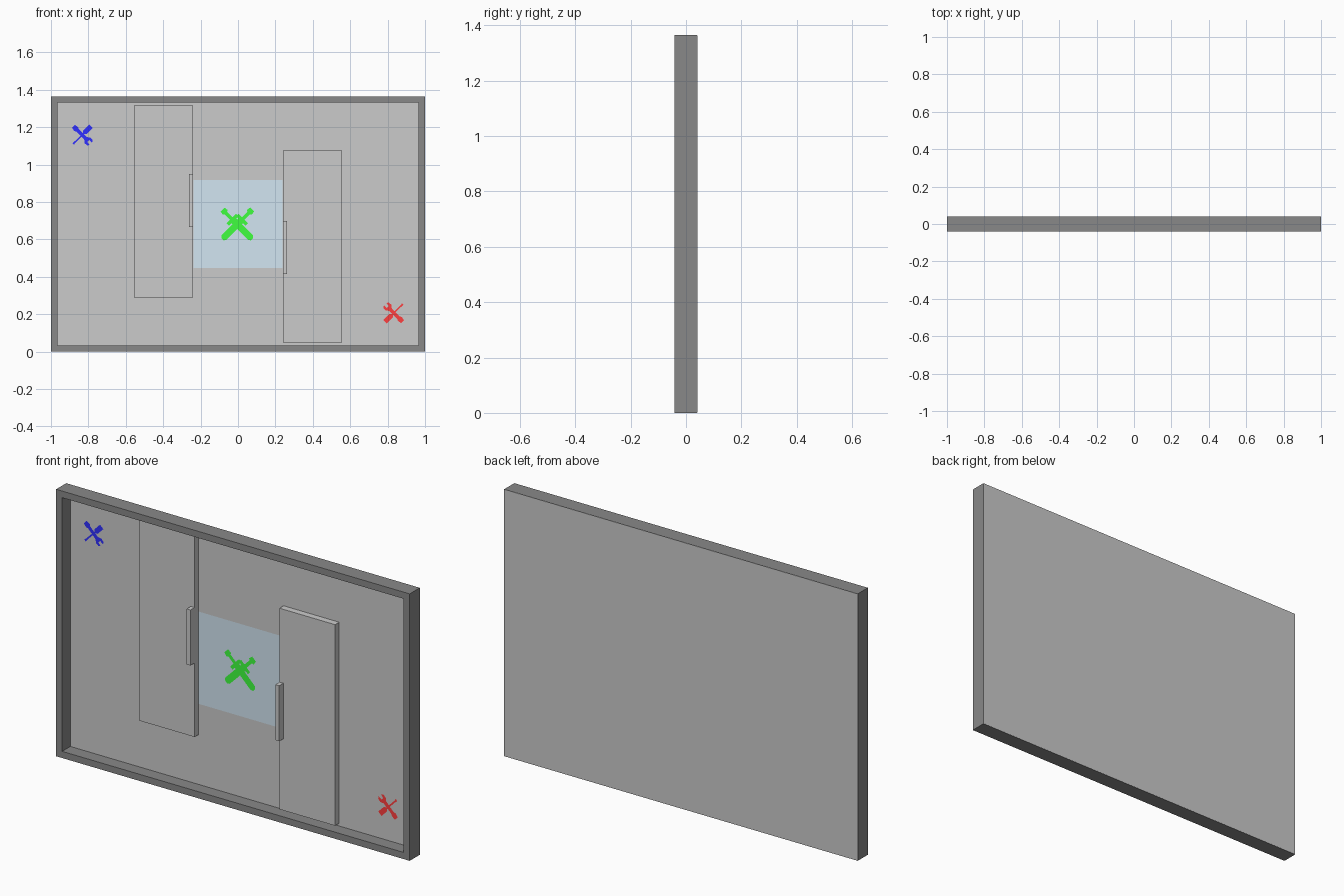
import bpy, bmesh
from math import radians
from mathutils import Matrix, Vector

if "Cube" in bpy.data.objects:
    bpy.data.objects.remove(bpy.data.objects["Cube"])

MID, D = 0.6825, 0.041            # centre height, half depth
W = 0.048                         # frame width
FLOOR, DECK = 0.025, -0.008       # front planes of floor and platforms


def material(name, rgb):
    m = bpy.data.materials.new(name)
    m.diffuse_color = (*rgb, 1)
    m.use_nodes = True
    m.node_tree.nodes["Principled BSDF"].inputs["Base Color"].default_value = m.diffuse_color
    return m


def finish(name, bm, mat=None):
    me = bpy.data.meshes.new(name)
    bm.to_mesh(me)
    bm.free()
    ob = bpy.data.objects.new(name, me)
    bpy.context.collection.objects.link(ob)
    if mat:
        me.materials.append(mat)
    return ob


def box(name, x0, x1, y0, y1, z0, z1, mat=None):
    bm = bmesh.new()
    bmesh.ops.create_cube(bm, size=1)
    bmesh.ops.scale(bm, vec=(x1 - x0, y1 - y0, z1 - z0), verts=bm.verts)
    bmesh.ops.translate(bm, vec=((x0 + x1) / 2, (y0 + y1) / 2, (z0 + z1) / 2), verts=bm.verts)
    return finish(name, bm, mat)


def flat(name, pts, x, z, y, mat, angle=0):
    """Flat polygon facing the front, turned by angle degrees."""
    rot = Matrix.Rotation(radians(angle), 2)
    bm = bmesh.new()
    vs = []
    for p in pts:
        q = rot @ Vector(p)
        vs.append(bm.verts.new((x + q.x, y, z + q.y)))
    bm.faces.new(vs)
    bm.normal_update()
    return finish(name, bm, mat)


def sym(half):
    return half + [(-u, v) for u, v in reversed(half)]


def rect(w, h):
    return sym([(w / 2, -h / 2), (w / 2, h / 2)])


dark = material("dark", (0.25, 0.25, 0.25))
zone = material("zone_grey", (0.65, 0.65, 0.65))
sky = material("zone_blue", (0.65, 0.79, 0.89))
green = material("green", (0.05, 1, 0.05))
blue = material("blue", (0.03, 0.03, 1))
red = material("red", (1, 0.05, 0.05))

# floor slab, covering the whole back
box("floor", -0.999, 0.999, FLOOR, D, 0.001, 2 * MID - 0.001)

# surrounding wall: inset ring, extruded
bm = bmesh.new()
f = bm.faces.new([bm.verts.new((x, -D, z)) for x, z in
                  ((-1, 0), (1, 0), (1, 2 * MID), (-1, 2 * MID))])
bm.normal_update()
bmesh.ops.inset_region(bm, faces=[f], thickness=W, use_boundary=True)
bmesh.ops.delete(bm, geom=[f], context='FACES')
ext = bmesh.ops.extrude_face_region(bm, geom=bm.faces[:], use_keep_orig=True)
bmesh.ops.translate(bm, vec=(0, 2 * D - 0.0005, 0),
                    verts=[e for e in ext["geom"] if isinstance(e, bmesh.types.BMVert)])
bmesh.ops.recalc_face_normals(bm, faces=bm.faces)
finish("outer_wall", bm, dark)

# icon profiles: right halves from bottom to top
sword = sym([(0.009, -0.112), (0.018, -0.1), (0.018, 0.026), (0.036, 0.026), (0.036, 0.044),
             (0.009, 0.044), (0.009, 0.086), (0.018, 0.09), (0.015, 0.112)])
wrench = sym([(0.007, -0.046), (0.009, -0.067), (0.02, -0.06), (0.022, -0.042),
              (0.01, -0.026), (0.009, 0.035), (0.015, 0.045), (0.011, 0.066)])
driver = sym([(0.006, -0.068), (0.004, -0.05), (0.004, 0.012), (0.013, 0.02), (0.013, 0.066)])

# two halves related by a half turn about the centre
for side, s, mat in (("right", 1, red), ("left", -1, blue)):
    def turned(name, x0, x1, y0, y1, z0, z1):
        xs, zs = sorted((s * x0, s * x1)), sorted((MID + s * (z0 - MID), MID + s * (z1 - MID)))
        box(f"{side}_{name}", *xs, y0, y1, *zs)

    # raised platform and low barrier on its inner edge
    turned("platform", 0.24, 0.555, DECK, FLOOR, W, 1.076)
    turned("barrier", 0.24, 0.262, -D, DECK, 0.414, 0.698)

    # corner zone and its crossed tools
    zx, zz = s * 0.8335, MID + s * (0.2065 - MID)
    turn = 0 if s < 0 else 180
    flat(f"{side}_corner_zone", rect(0.237, 0.317), zx, zz, FLOOR - 0.001, zone)
    flat(f"{side}_wrench", wrench, zx, zz, FLOOR - 0.002, mat, 45 + turn)
    flat(f"{side}_screwdriver", driver, zx, zz, FLOOR - 0.0025, mat, -45 + turn)

# central zone with crossed swords
flat("centre_zone", rect(0.478, 0.472), 0, MID, FLOOR - 0.001, sky)
for i, a in enumerate((45, -45)):
    flat(f"sword_{i + 1}", sword, -0.004, MID - 0.002, FLOOR - 0.002 - i * 0.0005, green, a)
